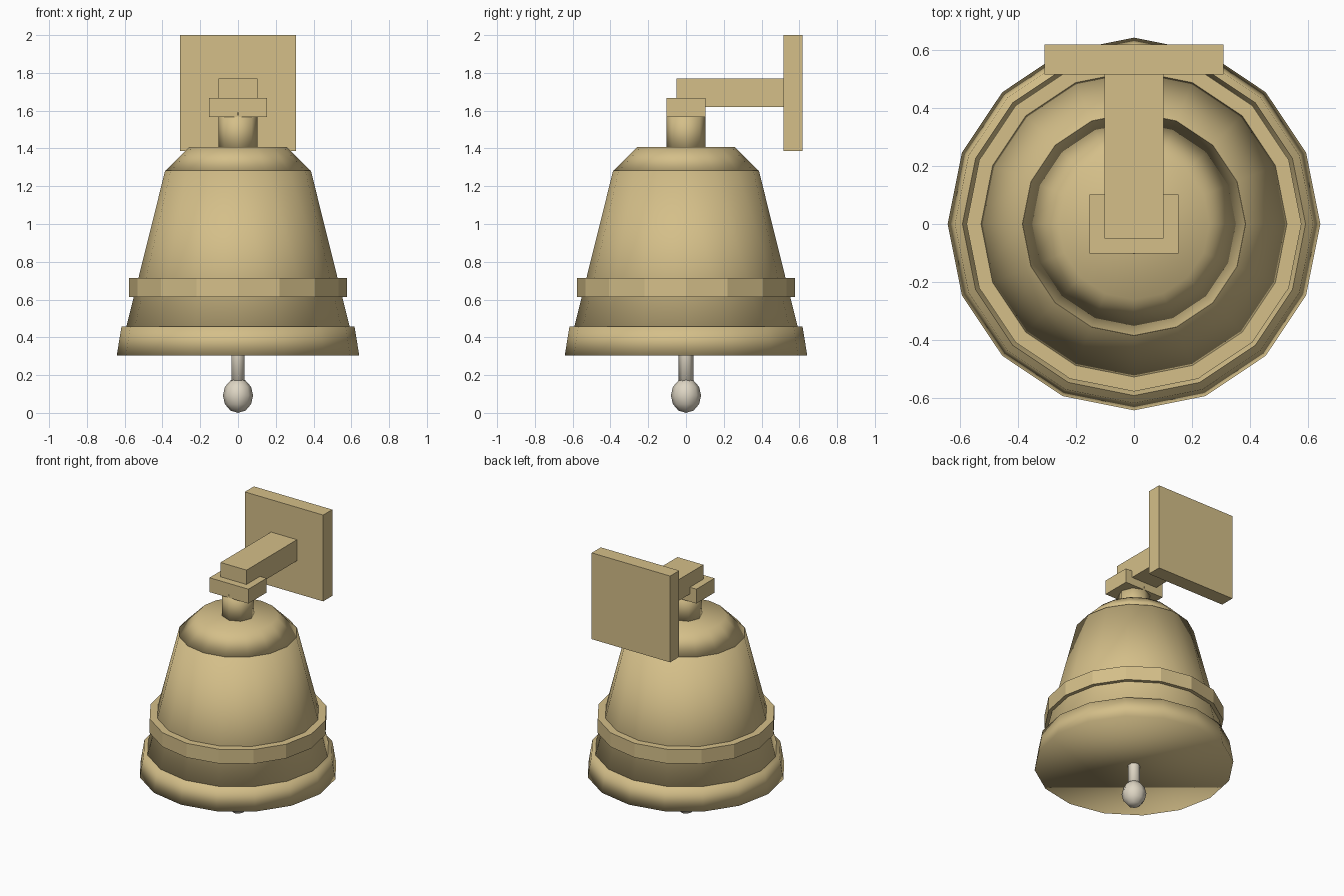
import bpy

if "Cube" in bpy.data.objects:
    bpy.data.objects.remove(bpy.data.objects["Cube"])


def material(name, color):
    m = bpy.data.materials.new(name)
    m.diffuse_color = (*color, 1)
    m.use_nodes = True
    m.node_tree.nodes["Principled BSDF"].inputs["Base Color"].default_value = m.diffuse_color
    return m


BRASS = material("brass", (0.66, 0.52, 0.25))
PALE = material("pale_metal", (0.73, 0.67, 0.55))


def finish(name, mat, smooth):
    ob = bpy.context.object
    ob.name = name
    ob.data.materials.append(mat)
    if smooth:
        bpy.ops.object.shade_smooth()
    return ob


def frustum(name, sides, r1, r2, z1, z2, mat=BRASS, smooth=True):
    bpy.ops.mesh.primitive_cone_add(vertices=sides, radius1=r1, radius2=r2,
                                    depth=z2 - z1, location=(0, 0, (z1 + z2) / 2))
    return finish(name, mat, smooth)


def box(name, x, y1, y2, z1, z2):
    bpy.ops.mesh.primitive_cube_add(size=1, location=(0, (y1 + y2) / 2, (z1 + z2) / 2))
    bpy.context.object.scale = (2 * x, y2 - y1, z2 - z1)
    bpy.ops.object.transform_apply(location=False, rotation=False, scale=True)
    return finish(name, BRASS, False)


# Bell: sixteen-sided capped sections
frustum("bell_lip", 16, 0.642, 0.617, 0.303, 0.457)
frustum("bell_body", 16, 0.625, 0.386, 0.32, 1.282)
frustum("bell_band", 16, 0.577, 0.577, 0.613, 0.714, smooth=False)
frustum("bell_shoulder", 16, 0.386, 0.26, 1.28, 1.407)
frustum("bell_neck", 8, 0.103, 0.103, 1.38, 1.59)

# Clapper hanging below the mouth
frustum("clapper_rod", 6, 0.04, 0.04, 0.12, 0.5, PALE)
bpy.ops.mesh.primitive_uv_sphere_add(segments=8, ring_count=6, radius=0.08,
                                     location=(0, 0, 0.092))
bpy.context.object.scale.z = 1.15
bpy.ops.object.transform_apply(location=False, rotation=False, scale=True)
finish("clapper_ball", PALE, True)

# Wall bracket
box("hanger_block", 0.153, -0.102, 0.102, 1.566, 1.668)
box("bracket_arm", 0.102, -0.05, 0.53, 1.62, 1.77)
box("wall_plate", 0.308, 0.516, 0.618, 1.387, 2.0)
